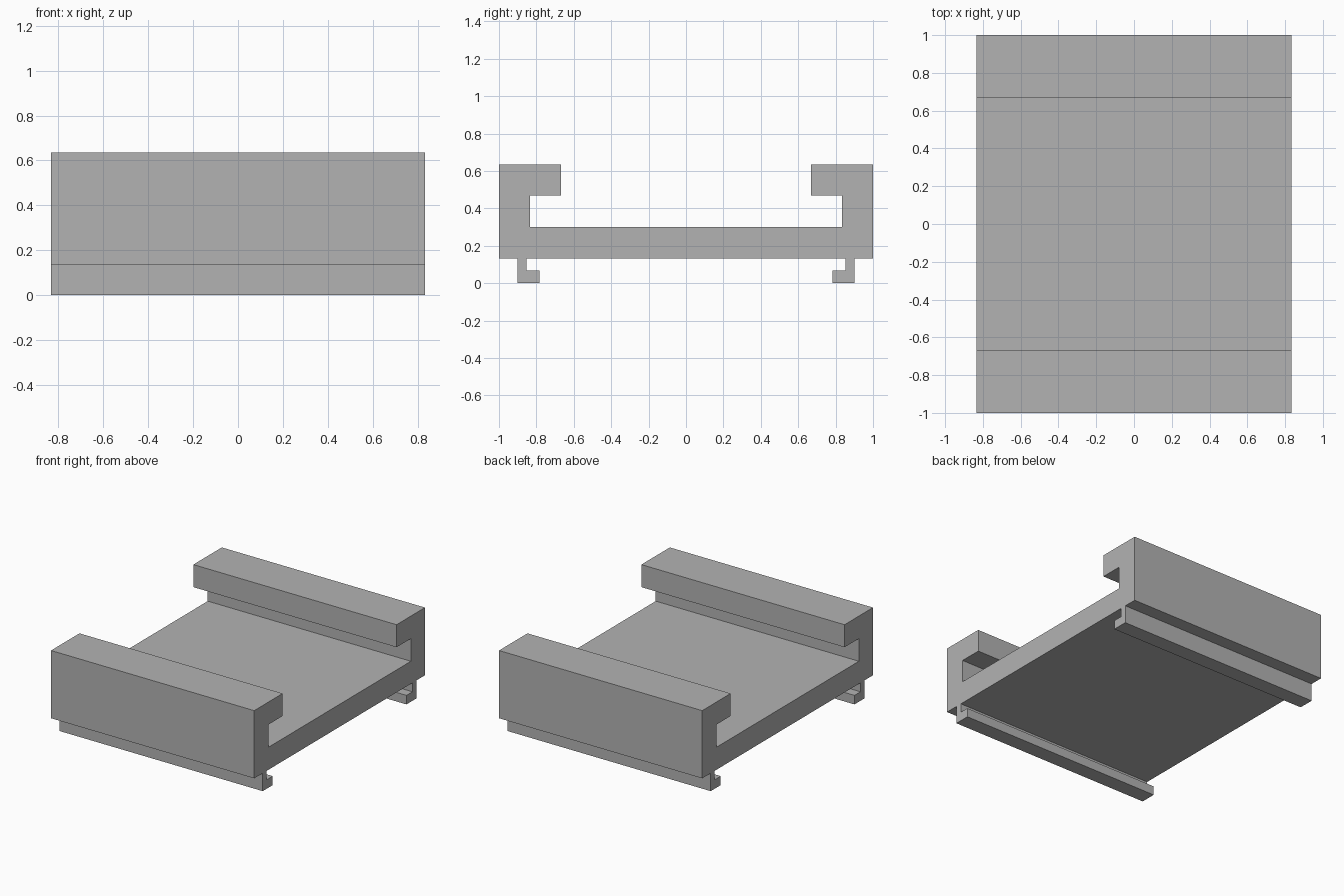
import bpy
import bmesh

cube = bpy.data.objects.get("Cube")
if cube:
    bpy.data.objects.remove(cube, do_unlink=True)

HALF_WIDTH = 0.833

# Plain grey finish
grey = bpy.data.materials.new("plain_grey")
grey.use_nodes = True
colour = (0.45, 0.45, 0.45, 1)
grey.diffuse_color = colour
grey.node_tree.nodes["Principled BSDF"].inputs["Base Color"].default_value = colour

# Back half of the cross-section (y, z): tray floor, hooked wall, clip foot
half = [
    (0.835, 0.30), (0.835, 0.468), (0.667, 0.468), (0.667, 0.635),
    (1.0, 0.635), (1.0, 0.133), (0.90, 0.133), (0.90, 0.0),
    (0.783, 0.0), (0.783, 0.067), (0.853, 0.067), (0.853, 0.133),
]
# Mirror it to the front to close the outline
outline = half + [(-y, z) for y, z in reversed(half)]

# Extrude the cross-section along x
bm = bmesh.new()
end = bm.faces.new([bm.verts.new((-HALF_WIDTH, y, z)) for y, z in outline])
extruded = bmesh.ops.extrude_face_region(bm, geom=[end])
moved = [v for v in extruded["geom"] if isinstance(v, bmesh.types.BMVert)]
bmesh.ops.translate(bm, verts=moved, vec=(2 * HALF_WIDTH, 0, 0))
bmesh.ops.recalc_face_normals(bm, faces=bm.faces)

mesh = bpy.data.meshes.new("rail_tray")
bm.to_mesh(mesh)
bm.free()
mesh.materials.append(grey)
tray = bpy.data.objects.new("rail_tray", mesh)
bpy.context.collection.objects.link(tray)
